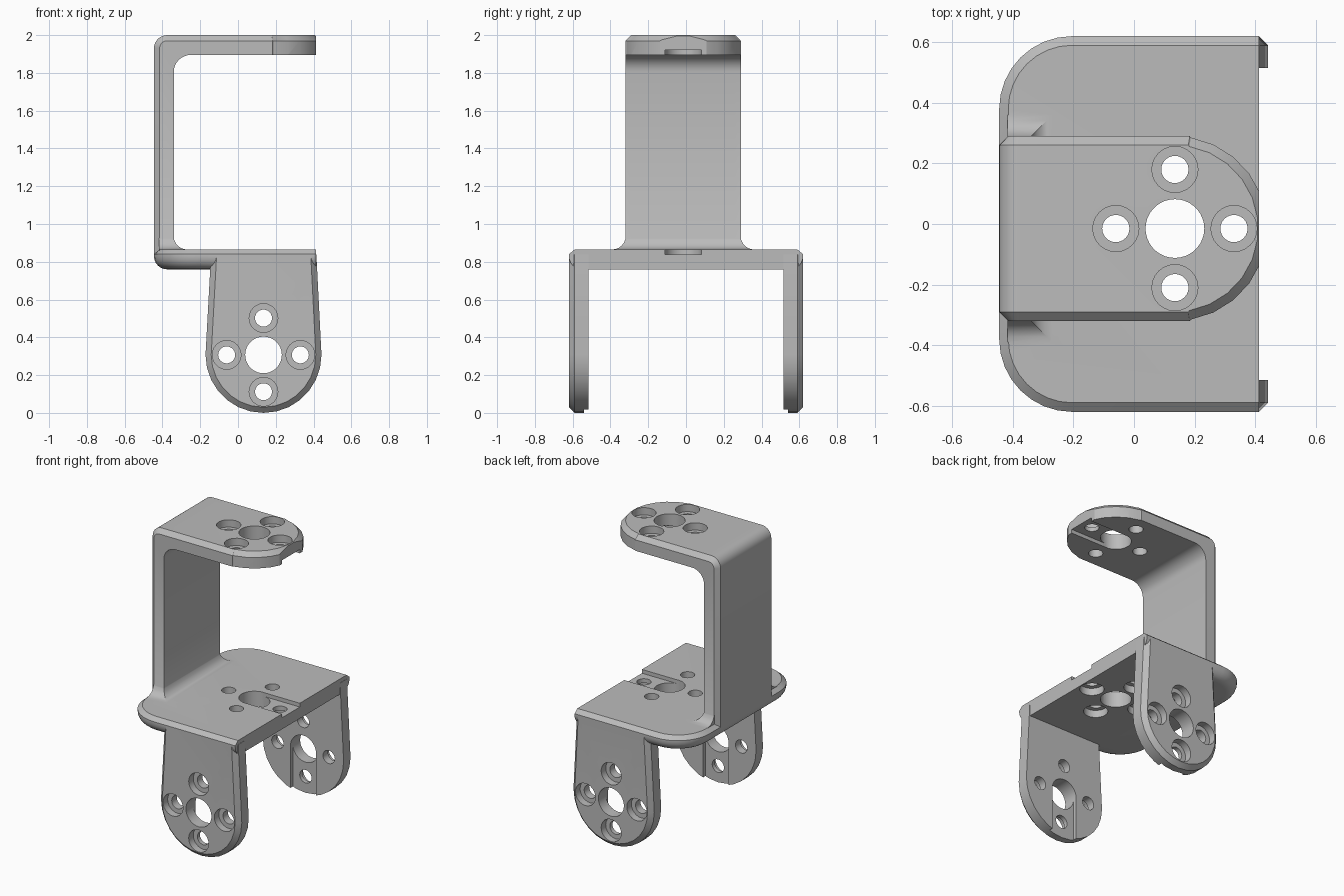
import bpy, bmesh
from math import sin, cos, radians
from mathutils import Matrix, Vector

if "Cube" in bpy.data.objects:
    bpy.data.objects.remove(bpy.data.objects["Cube"], do_unlink=True)

T = 0.105                  # sheet thickness
CH = 0.03                  # outer chamfer
BACK, END = -0.445, 0.413  # sheet limits in x
HX, HY = 0.135, -0.015     # hole pattern centre
LEG_Z, LEG_R = 0.307, 0.307
FLOOR, TOP = 0.865, 2.0    # upper faces of the two horizontal plates
HALF = 0.305               # half width of the upright

grey = bpy.data.materials.new("grey metal")
grey.use_nodes = True
colour = (0.5, 0.5, 0.5, 1)
grey.diffuse_color = colour
grey.node_tree.nodes["Principled BSDF"].inputs["Base Color"].default_value = colour


def arc(cx, cy, r, a0, a1, n):
    angles = [radians(a0 + (a1 - a0) * i / n) for i in range(n + 1)]
    return [(cx + r * cos(a), cy + r * sin(a)) for a in angles]


def loft(bm, rings):
    """Skin a stack of equal-length rings and cap both ends."""
    rows = [[bm.verts.new(p) for p in ring] for ring in rings]
    for a, b in zip(rows, rows[1:]):
        for i in range(len(a)):
            j = (i + 1) % len(a)
            bm.faces.new((a[i], a[j], b[j], b[i]))
    bm.faces.new(rows[0])
    bm.faces.new(rows[-1])


def solid(name, *stacks, matrix=None):
    bm = bmesh.new()
    for rings in stacks:
        loft(bm, rings)
    if matrix:
        bm.transform(matrix)
    bmesh.ops.recalc_face_normals(bm, faces=bm.faces)
    mesh = bpy.data.meshes.new(name)
    bm.to_mesh(mesh)
    bm.free()
    mesh.materials.append(grey)
    obj = bpy.data.objects.new(name, mesh)
    bpy.context.collection.objects.link(obj)
    return obj


def combine(target, tool, operation):
    """Apply a boolean and discard the tool."""
    mod = target.modifiers.new("bool", "BOOLEAN")
    mod.operation, mod.object, mod.solver = operation, tool, "EXACT"
    bpy.context.view_layer.objects.active = target
    bpy.ops.object.modifier_apply(modifier=mod.name)
    bpy.data.objects.remove(tool, do_unlink=True)


def flat(points, z):
    return [(x, y, z) for x, y in points]


def upright(points, y):
    return [(x, y, z) for x, z in points]


# Upright with top arm: side profile, chamfered on its outer edges
def arm_profile(d):
    inner = [(END, TOP - T)] + arc(BACK + T + 0.09, TOP - T - 0.09, 0.09, 90, 180, 8)
    low = FLOOR - 0.031
    inner += [(BACK + T, low), (BACK + d, low)]
    return inner + arc(BACK + 0.07, TOP - 0.07, 0.07 - d, 180, 90, 8) + [(END, TOP - d)]


bracket = solid("bracket", [upright(arm_profile(d), HY + y) for d, y in
                            ((CH, -HALF), (0, CH - HALF), (0, HALF - CH), (CH, HALF))])


# Rounded, chamfered nose of the top arm
def nose(d):
    return ([(-0.6, -0.4), (0.1, d - 0.4 + HY)] + arc(HX, HY, HALF - d, -80, 80, 11)
            + [(0.1, 0.4 - d + HY), (-0.6, 0.4)])


trim = solid("nose_trim", [flat(nose(d), z) for d, z in
                           ((0, 0.7), (0, TOP - CH), (CH + 0.01, TOP + 0.01))])
combine(bracket, trim, "INTERSECT")


# Middle plate: rounded back corners, rolled lower edge, chamfered upper edge
def plate_outline(d):
    r, y = 0.24, 0.62
    return ([(END, y - d)] + arc(BACK + r, y - r, r - d, 90, 180, 8)
            + arc(BACK + r, r - y, r - d, 180, 270, 8) + [(END, d - y)])


roll = [(0.07 * (1 - cos(radians(a))), FLOOR - T + 0.07 * (1 - sin(radians(a))))
        for a in range(90, -1, -15)]
layers = roll + [(0, FLOOR - 0.025), (CH, FLOOR)]
plate = solid("middle_plate", [flat(plate_outline(d), z) for d, z in layers])
combine(bracket, plate, "UNION")


# Fillet around the foot of the upright, mitred at the corners
def foot(w):
    x0, x1, y = BACK + 0.028, BACK + T + w, HALF + w
    return [(x0, HY - y), (x1, HY - y), (x1, HY + y), (x0, HY + y)]


R = 0.07
steps = [(R * (1 - sin(radians(a))), FLOOR + R * (1 - cos(radians(a)))) for a in range(0, 76, 15)]
rings = [flat(foot(R), FLOOR - 0.02)] + [flat(foot(w), z) for w, z in steps]
rings.append(flat(foot(-0.01), FLOOR + R + 0.01))
combine(bracket, solid("foot_fillet", rings), "UNION")


# Two hanging legs with round lower ends
def leg_outline(d):
    top = FLOOR - 0.0275
    return ([(END + 0.002 - d, top)] + arc(HX, LEG_Z, LEG_R - d, 0, -180, 14)
            + [(-0.143 + d, top)])


for side, name in ((-1, "front_leg"), (1, "back_leg")):
    leg = solid(name, [upright(leg_outline(d), side * y) for d, y in
                       ((0, 0.62 - T), (0, 0.62 - CH), (CH, 0.62))])
    combine(bracket, leg, "UNION")


# Hole pattern: bore, four counterbored screw holes and an inner slot
def drill(centre, out, along):
    out, along = Vector(out), Vector(along)
    m = Matrix((along, out.cross(along), out)).transposed().to_4x4()
    m.translation = Vector(centre)
    deep, step = -T - 0.05, -0.05
    bore = arc(0, 0, 0.097, 0, 350, 35)
    stacks = [[flat(bore, deep), flat(bore, 0.05)]]
    for u, v in ((1, 0), (0, 1), (-1, 0), (0, -1)):
        small, wide = (arc(u * 0.195, v * 0.195, r, 0, 345, 23) for r in (0.045, 0.076))
        stacks.append([flat(small, deep), flat(small, step), flat(wide, step), flat(wide, 0.05)])
    combine(bracket, solid("hole_cutter", *stacks, matrix=m), "DIFFERENCE")
    h = 0.096
    slot = [(0, -h), (0.4, -h), (0.4, h), (0, h)]
    cutter = solid("slot_cutter", [flat(slot, -T - 0.02), flat(slot, -T + 0.026)], matrix=m)
    combine(bracket, cutter, "DIFFERENCE")


drill((HX, HY, TOP), (0, 0, 1), (1, 0, 0))
drill((HX, HY, FLOOR - T), (0, 0, -1), (1, 0, 0))
for side in (-1, 1):
    drill((HX, side * 0.62, LEG_Z), (0, side, 0), (0, 0, -1))

bpy.ops.object.select_all(action="DESELECT")
bracket.select_set(True)
bpy.context.view_layer.objects.active = bracket
bpy.ops.object.shade_smooth_by_angle(angle=radians(25))
